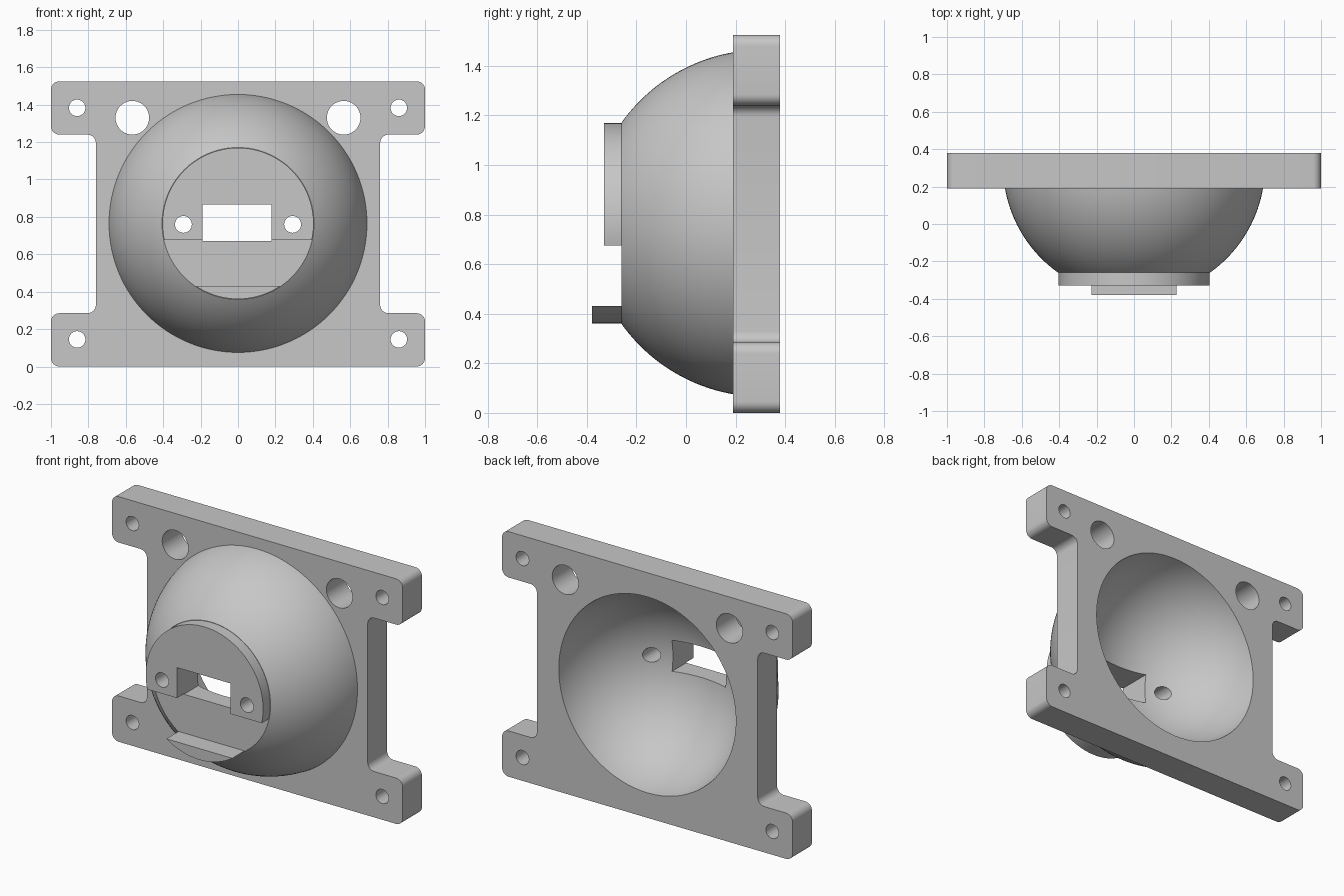
import bpy, bmesh, math
from mathutils import Vector

cube = bpy.data.objects.get("Cube")
if cube:
    bpy.data.objects.remove(cube)

CZ = 0.765           # height of the dome axis
RIM = 0.405          # radius of the flat dome front
FRONT = -0.26        # y of the flat dome front

grey = bpy.data.materials.new("light grey")
grey.use_nodes = True
grey.diffuse_color = (0.57, 0.57, 0.57, 1)
grey.node_tree.nodes["Principled BSDF"].inputs["Base Color"].default_value = grey.diffuse_color


def make(name, bm):
    bmesh.ops.recalc_face_normals(bm, faces=bm.faces)
    mesh = bpy.data.meshes.new(name)
    bm.to_mesh(mesh)
    bm.free()
    mesh.materials.append(grey)
    ob = bpy.data.objects.new(name, mesh)
    bpy.context.collection.objects.link(ob)
    return ob


def prism(name, outline, y0, y1, fillet=0):
    """Extrude an (x, z) outline along y, optionally rounding its corners."""
    bm = bmesh.new()
    face = bm.faces.new([bm.verts.new((x, y0, z)) for x, z in outline])
    ext = bmesh.ops.extrude_face_region(bm, geom=[face])
    moved = [v for v in ext["geom"] if isinstance(v, bmesh.types.BMVert)]
    bmesh.ops.translate(bm, vec=(0, y1 - y0, 0), verts=moved)
    if fillet:
        edges = [e for e in bm.edges if abs(e.verts[0].co.y - e.verts[1].co.y) > 0.01]
        bmesh.ops.bevel(bm, geom=edges, offset=fillet, segments=8, profile=0.5, affect="EDGES")
    return make(name, bm)


def arc(x, z, r, a0, a1, n):
    return [(x + r * math.cos(a0 + (a1 - a0) * i / n),
             z + r * math.sin(a0 + (a1 - a0) * i / n)) for i in range(n + 1)]


def hole(x, z, r, n=40):
    return prism("hole_cutter", arc(x, z, r, 0, math.tau, n)[:-1], -0.6, 0.6)


def lathe(name, profile, steps=128):
    """Spin an (r, y) profile around the dome axis."""
    bm = bmesh.new()
    verts = [bm.verts.new((r, y, CZ)) for r, y in profile]
    edges = [bm.edges.new(p) for p in zip(verts, verts[1:])]
    bmesh.ops.spin(bm, geom=verts + edges, cent=(0, 0, CZ), axis=(0, 1, 0),
                   angle=math.tau, steps=steps)
    bmesh.ops.remove_doubles(bm, verts=bm.verts, dist=0.0005)
    return make(name, bm)


def combine(ob, other, operation):
    mod = ob.modifiers.new(operation.lower(), "BOOLEAN")
    mod.operation, mod.solver, mod.object = operation, "EXACT", other
    bpy.context.view_layer.objects.active = ob
    bpy.ops.object.modifier_apply(modifier=mod.name)
    bpy.data.objects.remove(other)


# Mounting plate with four ears
half = [(1, 0), (1, 0.285), (0.76, 0.285), (0.76, 1.24), (1, 1.24), (1, 1.525)]
housing = prism("housing", half + [(-x, z) for x, z in reversed(half)], 0.19, 0.38, 0.045)

# Truncated dome
radius, centre = 0.70, 0.31
a0, a1 = math.asin((FRONT - centre) / radius), math.asin(-0.03 / radius)
curve = arc(0, centre, radius, a0, a1, 28)
combine(housing, lathe("dome", [(0, FRONT)] + curve + [(0, curve[-1][1])]), "UNION")

# Raised front pad above a ledge, and the lower lip, both segments of the rim circle
seg = math.asin((CZ - 0.675) / RIM)
pad = prism("front_pad", arc(0, CZ, RIM - 0.001, -seg, math.pi + seg, 80), -0.33, -0.22)
combine(housing, pad, "UNION")
low = math.asin((CZ - 0.43) / RIM)
lip = prism("lower_lip", arc(0, CZ, RIM - 0.001, -math.pi + low, -low, 32), -0.38, -0.22)
combine(housing, lip, "UNION")

# Spherical hollow from the back
radius, centre = 0.615, 0.46
curve = arc(0, centre, radius, -math.pi / 2, 0, 40)
combine(housing, lathe("hollow_cutter", curve + [(0, centre)]), "DIFFERENCE")

# Window and screw holes
window = [(-0.19, 0.672), (0.18, 0.672), (0.18, 0.865), (-0.19, 0.865)]
combine(housing, prism("window_cutter", window, -0.6, 0.6), "DIFFERENCE")
for side in (-1, 1):
    for x, z, r in ((0.86, 0.145, 0.044), (0.86, 1.383, 0.044),
                    (0.565, 1.33, 0.09), (0.292, 0.76, 0.045)):
        combine(housing, hole(side * x, z, r), "DIFFERENCE")

# Smooth round surfaces, keep edges crisp
for ob in bpy.context.selected_objects:
    ob.select_set(False)
housing.select_set(True)
bpy.context.view_layer.objects.active = housing
bpy.ops.object.shade_smooth_by_angle(angle=math.radians(25))
